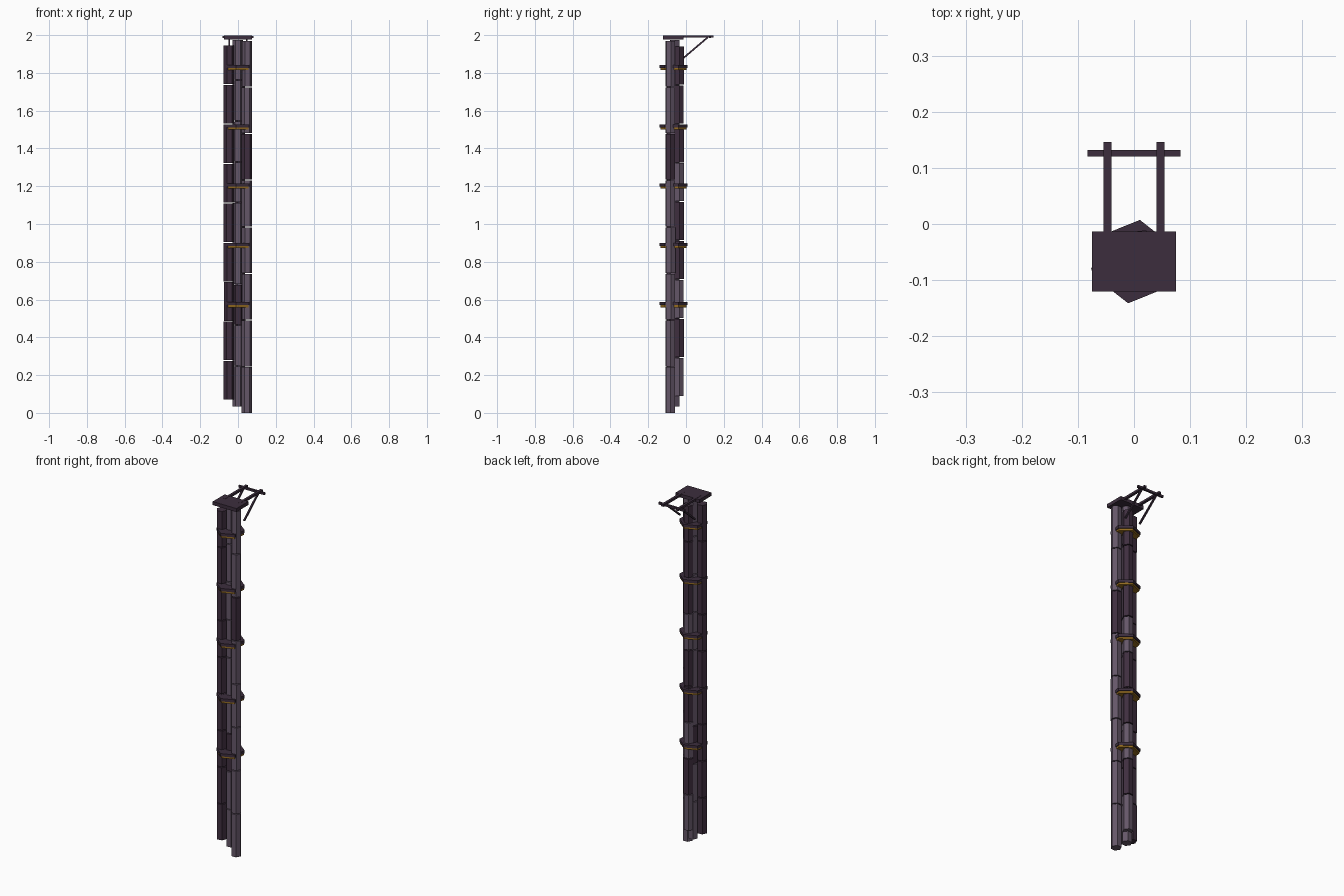
import bpy, bmesh, math, random
from mathutils import Vector

random.seed(4)
cube = bpy.data.objects.get("Cube")
if cube:
    bpy.data.objects.remove(cube)


def material(name, rgb):
    m = bpy.data.materials.new(name)
    m.use_nodes = True
    m.diffuse_color = (*rgb, 1)
    m.node_tree.nodes["Principled BSDF"].inputs["Base Color"].default_value = (*rgb, 1)
    return m


light_stone = material("light purple stone", (0.13, 0.095, 0.14))
dark_stone = material("dark purple stone", (0.05, 0.028, 0.05))
dark_wood = material("dark wood", (0.045, 0.027, 0.047))
gold = material("dull gold", (0.3, 0.15, 0.015))


def finish(name, bm, mats):
    mesh = bpy.data.meshes.new(name)
    bm.to_mesh(mesh)
    bm.free()
    for m in mats:
        mesh.materials.append(m)
    obj = bpy.data.objects.new(name, mesh)
    bpy.context.collection.objects.link(obj)
    return obj


def add_prism(bm, x, y, z0, z1, radius, turn, mat=0):
    """Upright hexagonal prism."""
    rings = []
    for z in (z0, z1):
        rings.append([bm.verts.new((x + radius * math.cos(turn + k * math.pi / 3),
                                    y + radius * math.sin(turn + k * math.pi / 3), z))
                      for k in range(6)])
    low, high = rings
    faces = [bm.faces.new(low[::-1]), bm.faces.new(high)]
    for k in range(6):
        n = (k + 1) % 6
        faces.append(bm.faces.new((low[k], low[n], high[n], high[k])))
    for f in faces:
        f.material_index = mat


def box(name, centre, size, mat):
    bm = bmesh.new()
    bmesh.ops.create_cube(bm, size=1)
    bmesh.ops.scale(bm, vec=size, verts=bm.verts)
    obj = finish(name, bm, [mat])
    obj.location = centre
    return obj


def beam(name, start, end, width, mat):
    a, b = Vector(start), Vector(end)
    obj = box(name, (a + b) / 2, (width, width, (b - a).length), mat)
    obj.rotation_euler = (b - a).to_track_quat("Z", "X").to_euler()
    return obj


def column(name, x, y, bottom, top, count, is_dark, turn):
    """Stack of stone drums with thin gaps, each slightly varied."""
    bm = bmesh.new()
    step = (top - bottom) / count
    for i in range(count):
        z = bottom + i * step
        add_prism(bm, x, y, z, z + step - 0.005, random.uniform(0.027, 0.0285),
                  turn + random.uniform(-0.05, 0.05), int(is_dark(i)))
    finish(name, bm, [light_stone, dark_stone])


# Clustered stone columns
column("right_column", 0.047, -0.083, 0, 1.975, 8, lambda i: i == 5, 0.1)
column("left_column", -0.048, -0.078, 0.07, 1.95, 9, lambda i: True, 0.1)
column("middle_column", -0.002, -0.06, 0.035, 1.98, 9, lambda i: i == 2, 0.1)
column("back_column", 0.01, -0.037, 0.09, 1.945, 9, lambda i: i not in (0, 2, 5), 0.1)

# Hexagonal bands with a gold plate below each
for i in range(5):
    z = 0.575 + i * 0.314
    for name, low, high, radius, mat in (("band", -0.005, 0.011, 0.075, dark_wood),
                                         ("band_trim", -0.016, -0.005, 0.07, gold)):
        bm = bmesh.new()
        add_prism(bm, 0, -0.067, z + low, z + high, radius, math.radians(82))
        finish(f"{name}_{i + 1}", bm, [mat])

# Top platform
box("platform", (0, -0.067, 1.988), (0.15, 0.107, 0.02), dark_wood)

# Hanging frame behind the platform
for side, x in (("left", 0.047), ("right", -0.047)):
    box(f"{side}_rail", (x, 0.045, 1.993), (0.014, 0.202, 0.012), dark_wood)
    beam(f"{side}_strut", (x, -0.012, 1.88), (x, 0.115, 1.988), 0.009, dark_wood)
box("crossbar", (0, 0.126, 1.99), (0.165, 0.011, 0.012), dark_wood)
